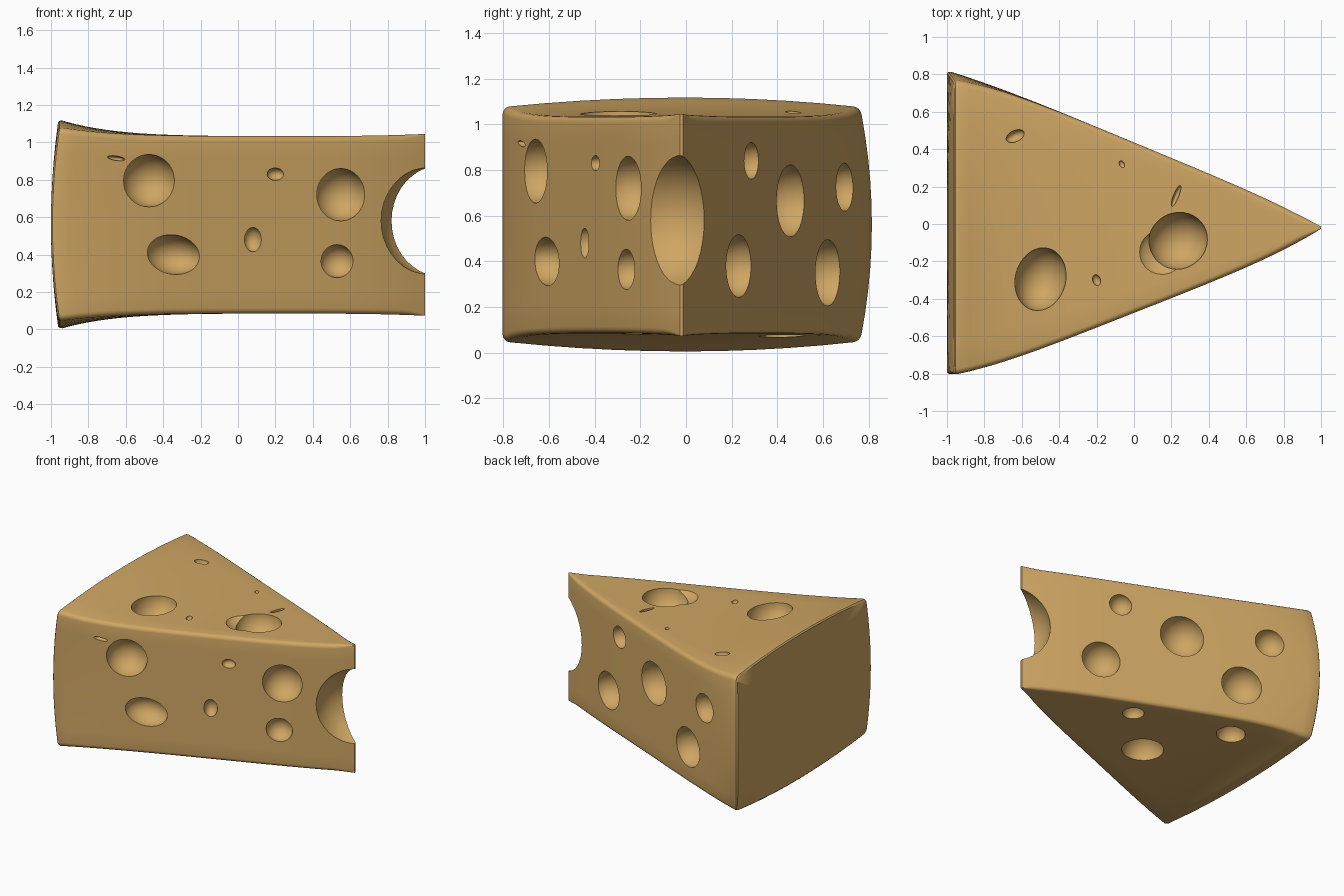
import bpy
import bmesh
from math import sin, cos, pi, radians

cube = bpy.data.objects.get("Cube")
if cube:
    bpy.data.objects.remove(cube, do_unlink=True)

# One colour for the whole wedge
cheese = bpy.data.materials.new("cheese_yellow")
cheese.use_nodes = True
COLOUR = (0.62, 0.38, 0.125, 1)
cheese.diffuse_color = COLOUR
cheese.node_tree.nodes["Principled BSDF"].inputs["Base Color"].default_value = COLOUR


# Surface rules: side walls, top and bottom
def back_weight(x):
    return min(1, (1 - x) / 1.96)


def front_wall(x):
    return -0.026 - 0.394 * (1 - x) - 0.055 * (1 - x ** 4)


def rear_wall(x):
    return -0.014 + 0.415 * (1 - x) + 0.035 * (1 - x ** 4)


def across(x, y):
    mid = (front_wall(x) + rear_wall(x)) / 2
    return (y - mid) / (rear_wall(x) - mid)


def top(x, y):
    crown = 1 - 0.5 * across(x, y) ** 2
    return 1.033 + 0.09 * back_weight(x) ** 7 * crown + 0.012 * max(0, x) ** 4


def bottom(x, y):
    crown = 1 - 0.55 * across(x, y) ** 2
    return 0.085 - 0.085 * back_weight(x) ** 7 * crown - 0.012 * max(0, x) ** 4


def section(half_width, half_height, radius, arc=4, straight=10):
    """Rounded rectangle outline as a loop of points."""
    corners = []
    for k, (sy, sz) in enumerate([(1, 1), (-1, 1), (-1, -1), (1, -1)]):
        for i in range(arc + 1):
            a = (k + i / arc) * pi / 2
            corners.append((sy * (half_width - radius) + radius * cos(a),
                            sz * (half_height - radius) + radius * sin(a)))
    loop = []
    for i, p in enumerate(corners):
        loop.append(p)
        if i % (arc + 1) == arc:
            q = corners[(i + 1) % len(corners)]
            loop += [(p[0] + (q[0] - p[0]) * t / straight,
                      p[1] + (q[1] - p[1]) * t / straight) for t in range(1, straight)]
    return loop


def place(x, dy, dz):
    """Put a section point on the bowed wedge."""
    y = (front_wall(x) + rear_wall(x)) / 2 + dy
    t = dz + 0.5
    z = bottom(x, y) * (1 - t) + top(x, y) * t
    weight = back_weight(x) ** 8
    ends = min(1, (2 * dz) ** 2)
    if y > 0:
        y *= 1 + weight * (0.02 - 0.07 * ends)
    return (x - 0.04 * (1 - ends) * weight, y, z)


# Cheese wedge: sections lofted from the rind to the tip
bm = bmesh.new()
rings = []


def add_ring(x, inset=0, scale=1):
    half = (rear_wall(x) - front_wall(x)) / 2
    radius = min(0.03, half * 0.5)
    loop = section(half - inset, 0.5 - inset, radius)
    rings.append([bm.verts.new(place(x, a * scale, b * scale)) for a, b in loop])


for scale in (0.2, 0.4, 0.6, 0.8):
    add_ring(-0.96, 0.015, scale)
add_ring(-0.96, 0.015)
add_ring(-0.953, 0.005)
add_ring(-0.94)
STEPS = 32
for i in range(1, STEPS + 1):
    add_ring(-0.94 + 1.94 * i / STEPS)
for a, b in zip(rings, rings[1:]):
    for i in range(len(a)):
        j = (i + 1) % len(a)
        bm.faces.new((a[i], a[j], b[j], b[i]))
hub = bm.verts.new(place(-0.96, 0, 0))
for i in range(len(rings[0])):
    bm.faces.new((hub, rings[0][(i + 1) % len(rings[0])], rings[0][i]))
bm.faces.new(rings[-1])
bmesh.ops.recalc_face_normals(bm, faces=bm.faces)
mesh = bpy.data.meshes.new("cheese_wedge")
bm.to_mesh(mesh)
bm.free()
mesh.materials.append(cheese)
wedge = bpy.data.objects.new("cheese_wedge", mesh)
bpy.context.collection.objects.link(wedge)
bpy.context.view_layer.objects.active = wedge


def cut_hole(centre, size, turn=(0, 0, 0)):
    """Scoop an ellipsoid out of the wedge."""
    bpy.ops.mesh.primitive_uv_sphere_add(segments=36, ring_count=20, location=centre,
                                         rotation=[radians(a) for a in turn])
    cutter = bpy.context.object
    cutter.name = "hole_cutter"
    cutter.scale = size
    cutter.hide_render = True
    cutter.data.materials.append(cheese)
    bpy.context.view_layer.update()
    bpy.context.view_layer.objects.active = wedge
    mod = wedge.modifiers.new("hole", 'BOOLEAN')
    mod.operation = 'DIFFERENCE'
    mod.solver = 'EXACT'
    mod.object = cutter
    bpy.ops.object.modifier_apply(modifier=mod.name)
    bpy.data.objects.remove(cutter, do_unlink=True)


# Holes in the front wall: x, z, half width, half height, tilt
for x, z, w, h, tilt in [(-0.475, 0.795, 0.145, 0.14, 0), (0.55, 0.72, 0.14, 0.14, 0),
                         (-0.345, 0.4, 0.15, 0.105, 8), (0.53, 0.365, 0.093, 0.088, 0),
                         (0.08, 0.48, 0.048, 0.065, 0), (0.2, 0.83, 0.047, 0.033, 0),
                         (-0.65, 0.915, 0.05, 0.012, 8)]:
    cut_hole((x, front_wall(x), z), (w, (w + h) / 2, h), (0, tilt, 21.6))

# Holes in the rear wall: x, z, radius
for x, z, r in [(0.36, 0.84, 0.08), (-0.05, 0.665, 0.157), (-0.64, 0.725, 0.105),
                (0.49, 0.38, 0.137), (-0.45, 0.35, 0.145)]:
    cut_hole((x, rear_wall(x), z), (r, r, r), (0, 0, -22.5))

# Holes in the top: x, y, half length, half width, turn
for x, y, a, b, turn in [(-0.5, -0.295, 0.17, 0.135, 75), (0.235, -0.09, 0.16, 0.15, 30),
                         (-0.635, 0.47, 0.052, 0.03, 25), (-0.065, 0.32, 0.02, 0.013, -60),
                         (-0.2, -0.3, 0.03, 0.021, -70), (0.225, 0.15, 0.06, 0.014, 68)]:
    cut_hole((x, y, top(x, y)), (a, b, (a + b) / 2), (0, 0, turn))
cut_hole((0.15, -0.15, 1.06), (0.13, 0.13, 0.07))

# Holes in the underside: x, y, radius
for x, y, r in [(0.17, 0.195, 0.075), (-0.52, 0.42, 0.1), (-0.2, -0.145, 0.145)]:
    cut_hole((x, y, bottom(x, y)), (r, r, r))

# Bite through the tip
cut_hole((1.06, -0.1, 0.58), (0.3, 0.3, 0.3))

# Smooth surfaces with crisp hole rims
bpy.ops.object.select_all(action='DESELECT')
wedge.select_set(True)
bpy.context.view_layer.objects.active = wedge
bpy.ops.object.shade_smooth_by_angle(angle=radians(35))
